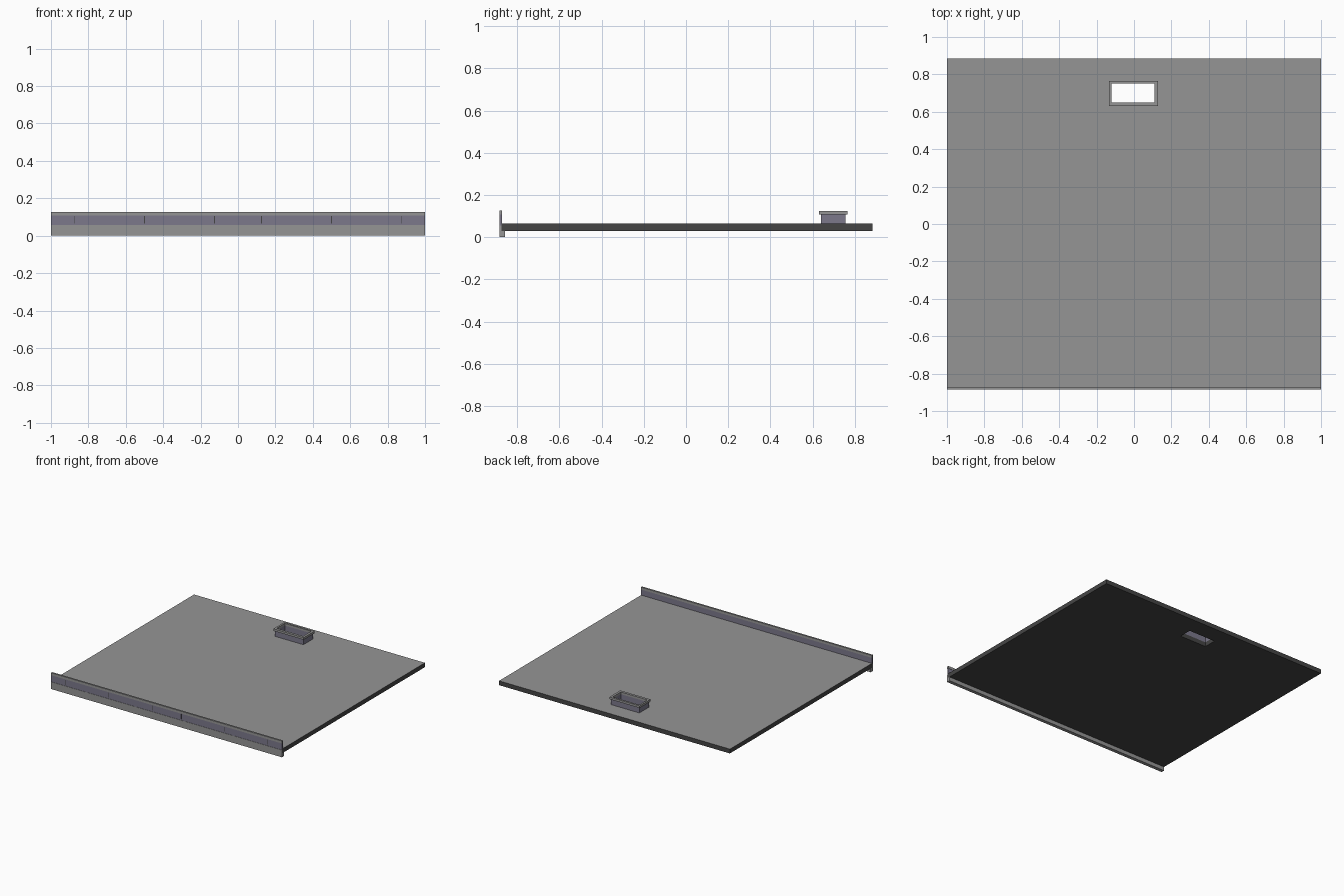
import bpy, bmesh

cube = bpy.data.objects.get("Cube")
if cube:
    bpy.data.objects.remove(cube, do_unlink=True)


def material(name, rgb):
    m = bpy.data.materials.new(name)
    m.use_nodes = True
    col = (*rgb, 1)
    m.diffuse_color = col
    m.node_tree.nodes["Principled BSDF"].inputs["Base Color"].default_value = col
    return m


GREY = material("concrete grey", (0.30, 0.30, 0.30))
DARK = material("dark underside", (0.06, 0.06, 0.06))
PURPLE = material("purple grey brick", (0.20, 0.19, 0.26))


def add_object(name, bm, *mats):
    bmesh.ops.recalc_face_normals(bm, faces=bm.faces)
    me = bpy.data.meshes.new(name)
    bm.to_mesh(me)
    bm.free()
    for m in mats:
        me.materials.append(m)
    ob = bpy.data.objects.new(name, me)
    bpy.context.collection.objects.link(ob)
    return ob


def box(name, x, y, z, mat):
    bm = bmesh.new()
    bmesh.ops.create_cube(bm, size=1)
    for v in bm.verts:
        v.co = [r[0] if c < 0 else r[1] for c, r in zip(v.co, (x, y, z))]
    return add_object(name, bm, mat)


def frame(name, outer, inner, z, *mats):
    """Rectangular ring; outer and inner are (x0, x1, y0, y1)."""
    bm = bmesh.new()
    rings = []
    for x0, x1, y0, y1 in (outer, inner):
        for h in z:
            rings.append([bm.verts.new((x, y, h)) for x, y in
                          ((x0, y0), (x1, y0), (x1, y1), (x0, y1))])
    ob, ot, ib, it = rings
    for a, b in ((ob, ot), (ot, it), (it, ib), (ib, ob)):
        for i in range(4):
            j = (i + 1) % 4
            bm.faces.new((a[i], a[j], b[j], b[i]))
    bmesh.ops.recalc_face_normals(bm, faces=bm.faces)
    # first material on the top, second on sides and underside
    if len(mats) > 1:
        for f in bm.faces:
            f.material_index = 0 if f.normal.z > 0.5 else 1
    return add_object(name, bm, *mats)


# Roof slab with the hatch opening
HOLE = (-0.120, 0.110, 0.650, 0.750)
frame("roof_slab", (-1, 1, -0.875, 0.885), HOLE, (0.030, 0.064), GREY, DARK)

# Hatch curb: brick walls under an overhanging coping
frame("hatch_wall", (-0.125, 0.119, 0.639, 0.756), HOLE, (0.064, 0.108), PURPLE)
frame("hatch_coping", (-0.134, 0.128, 0.630, 0.765), HOLE, (0.108, 0.125), GREY)

# Front parapet: base band, brick wall, coping and the lip below the slab
box("parapet_base", (-1, 1), (-0.885, -0.875), (0.0, 0.056), GREY)
box("parapet_wall", (-1, 1), (-0.883, -0.873), (0.056, 0.108), PURPLE)
box("parapet_coping", (-1, 1), (-0.885, -0.871), (0.108, 0.127), GREY)
box("lower_lip", (-1, 1), (-0.880, -0.858), (0.0, 0.030), GREY)

# Narrow joints in the parapet brickwork
for i, x in enumerate((0.125, 0.5, 0.875)):
    for side, s in (("left", 1), ("right", -1)):
        box(f"parapet_joint_{side}_{i + 1}", (s * x - 0.002, s * x + 0.002),
            (-0.8838, -0.8830), (0.066, 0.104), DARK)
